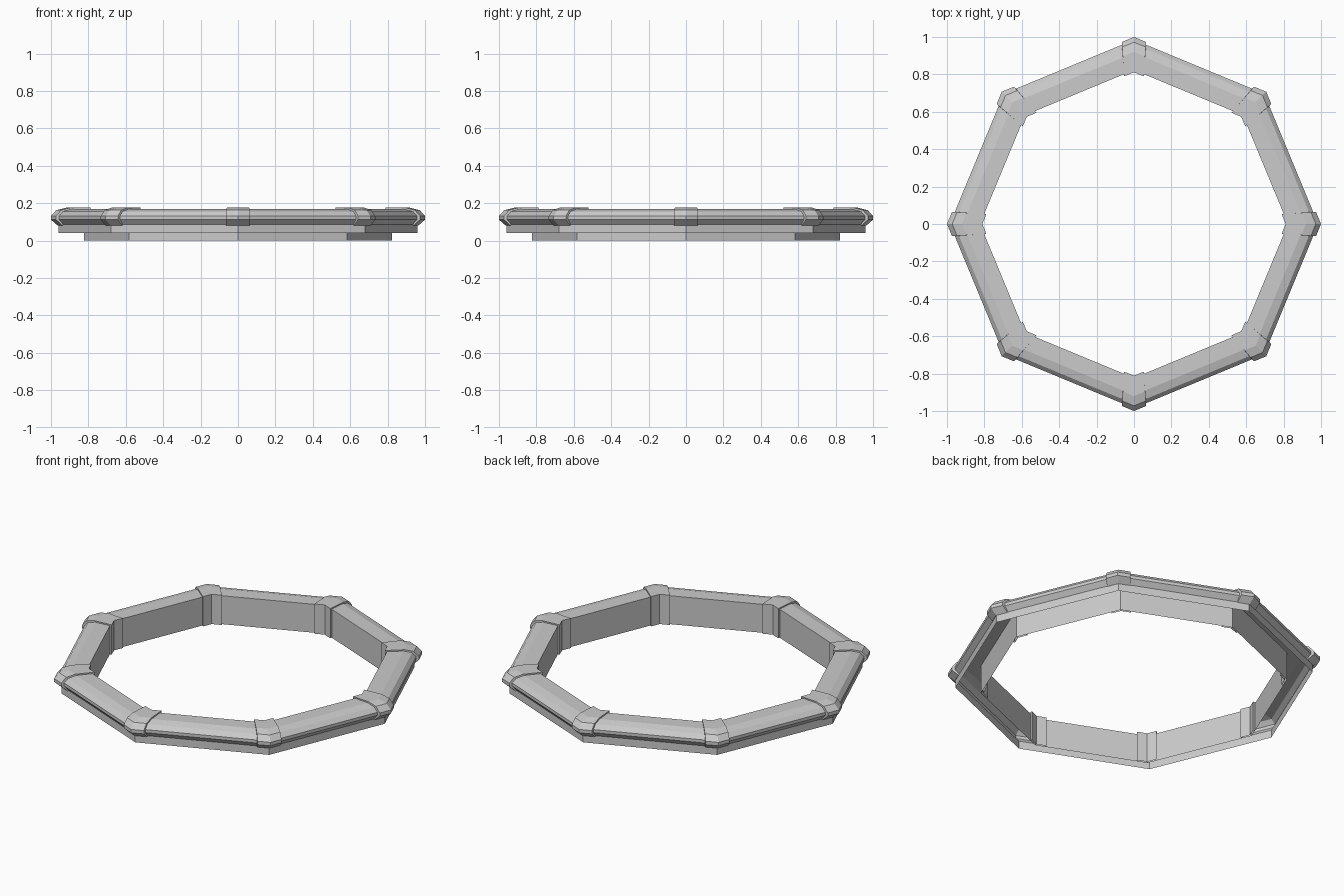
import bpy, bmesh
from math import sin, cos, pi, tan

if "Cube" in bpy.data.objects:
    bpy.data.objects.remove(bpy.data.objects["Cube"])

SIDES = 8
SLOPE = tan(pi / SIDES)

# cross-sections as (corner radius, z): inner wall, top, rounded rim
RAIL = [(.823, 0), (.823, .168), (.915, .168), (.962, .156),
        (.985, .132), (.985, .114), (.960, .086)]
SKIRT = [(.960, .086), (.960, .04)]
CAP = [(.811, 0), (.811, .176), (.92, .176), (.972, .163),
       (1.0, .132), (1.0, .112), (.964, .081)]


def point(r, z, a, t=0):
    """Point near a corner at angle a, shifted t along the tangent."""
    r -= abs(t) * SLOPE
    return (r * cos(a) - t * sin(a), r * sin(a) + t * cos(a), z)


def skin(name, groups):
    """Join neighbouring columns of points with flat quads."""
    bm = bmesh.new()
    for cols in groups:
        vs = [[bm.verts.new(p) for p in c] for c in cols]
        for a, b in zip(vs, vs[1:]):
            for j in range(len(a) - 1):
                bm.faces.new((a[j], a[j + 1], b[j + 1], b[j]))
    bmesh.ops.remove_doubles(bm, verts=bm.verts, dist=1e-5)
    me = bpy.data.meshes.new(name)
    bm.to_mesh(me)
    bm.free()
    ob = bpy.data.objects.new(name, me)
    bpy.context.collection.objects.link(ob)
    return ob


def ring(profile):
    return [[point(r, z, i * 2 * pi / SIDES) for r, z in profile]
            for i in range(SIDES + 1)]


def half_width(r):
    return .052 + (r - .81) * .07


# hollow octagonal rail, open underneath, with its outer skirt
skin("octagonal_rail", [ring(RAIL)])
skin("outer_skirt", [ring(SKIRT)])

# raised corner caps with end lips stepping down to the rail
for i in range(SIDES):
    a = i * 2 * pi / SIDES
    cols = []
    for s, prof in ((-1, RAIL), (-1, CAP), (0, CAP), (1, CAP), (1, RAIL)):
        cols.append([point(r, z, a, s * half_width(c[0]))
                     for (r, z), c in zip(prof, CAP)])
    skin(f"corner_cap_{i + 1}", [cols])
